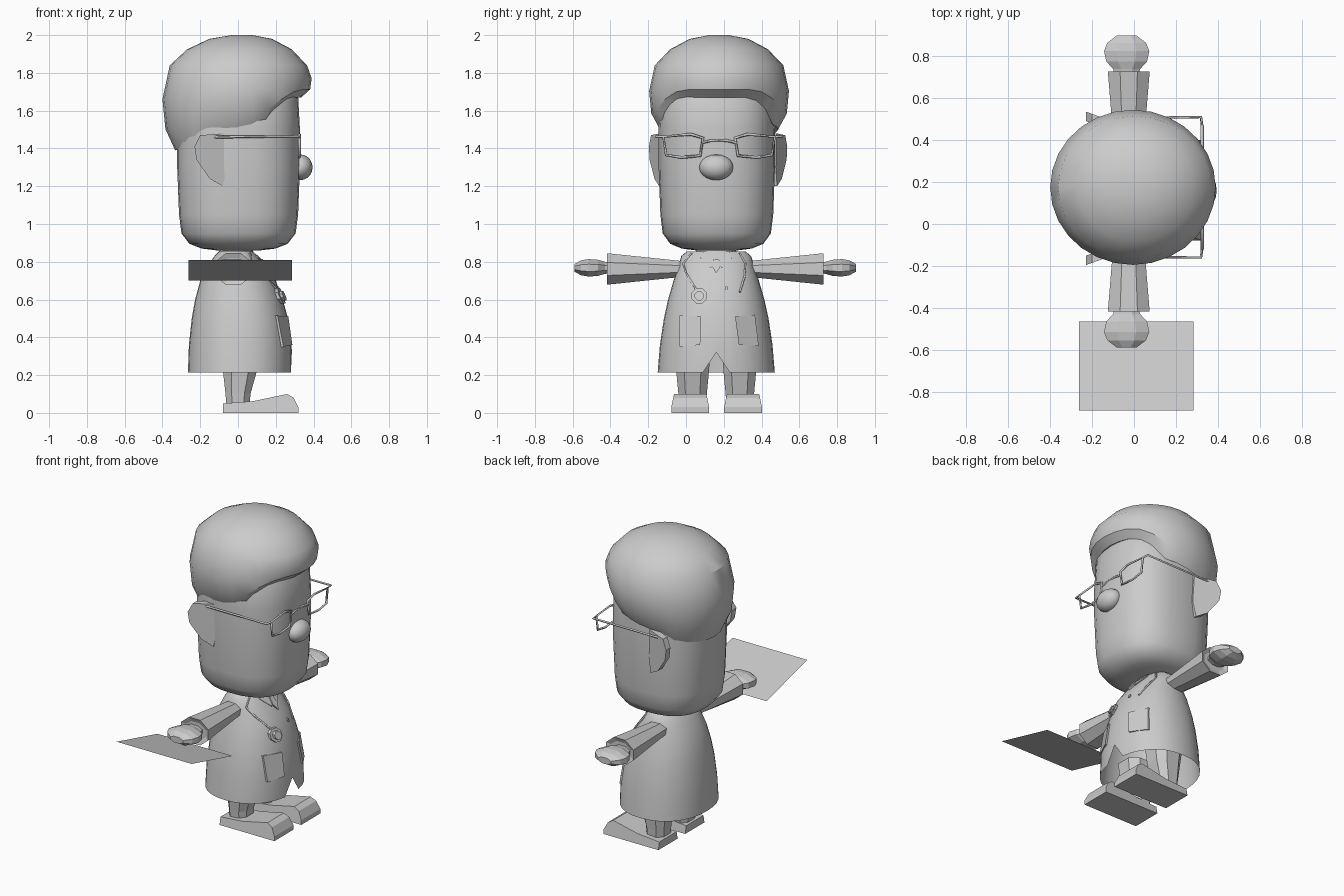
import bpy, bmesh, math
from mathutils import Vector

if "Cube" in bpy.data.objects:
    bpy.data.objects.remove(bpy.data.objects["Cube"])

C = 0.16  # the figure faces +x and is mirrored about y = C
grey = bpy.data.materials.new("plain_grey")
grey.diffuse_color = (0.6, 0.6, 0.6, 1)
grey.use_nodes = True
grey.node_tree.nodes["Principled BSDF"].inputs["Base Color"].default_value = grey.diffuse_color


def finish(name, bm, smooth=None):
    bmesh.ops.recalc_face_normals(bm, faces=bm.faces)
    me = bpy.data.meshes.new(name)
    bm.to_mesh(me)
    bm.free()
    ob = bpy.data.objects.new(name, me)
    bpy.context.collection.objects.link(ob)
    me.materials.append(grey)
    if smooth:
        bpy.ops.object.select_all(action='DESELECT')
        ob.select_set(True)
        bpy.context.view_layer.objects.active = ob
        bpy.ops.object.shade_smooth_by_angle(angle=math.radians(smooth))
    return ob


def loft(name, rings, smooth=None, start=True, end=True):
    """Skin a list of equally long point rings."""
    bm = bmesh.new()
    vs = [[bm.verts.new(p) for p in r] for r in rings]
    n = len(vs[0])
    for a, b in zip(vs, vs[1:]):
        for i in range(n):
            j = (i + 1) % n
            bm.faces.new((a[i], a[j], b[j], b[i]))
    if start:
        bm.faces.new(vs[0])
    if end:
        bm.faces.new(vs[-1])
    return finish(name, bm, smooth)


def oval(cx, cy, z, rx, ry, n=24, p=2.0, turn=0.0):
    pts = []
    for i in range(n):
        a = 2 * math.pi * (i + turn) / n
        c, s = math.cos(a), math.sin(a)
        pts.append((cx + rx * math.copysign(abs(c) ** (2 / p), c),
                    cy + ry * math.copysign(abs(s) ** (2 / p), s), z))
    return pts


def lerp(keys, t):
    for a, b in zip(keys, keys[1:]):
        if t <= b[0]:
            f = max(0, (t - a[0]) / (b[0] - a[0]))
            return [u + (v - u) * f for u, v in zip(a[1:], b[1:])]
    return list(keys[-1][1:])


def tube(name, pts, r, cyclic=False):
    cu = bpy.data.curves.new(name, 'CURVE')
    cu.dimensions = '3D'
    cu.bevel_depth, cu.bevel_resolution, cu.use_fill_caps = r, 0, True
    sp = cu.splines.new('POLY')
    sp.points.add(len(pts) - 1)
    for q, p in zip(sp.points, pts):
        q.co = (*p, 1)
    sp.use_cyclic_u = cyclic
    ob = bpy.data.objects.new(name, cu)
    bpy.context.collection.objects.link(ob)
    cu.materials.append(grey)
    bpy.ops.object.select_all(action='DESELECT')
    ob.select_set(True)
    bpy.context.view_layer.objects.active = ob
    bpy.ops.object.convert(target='MESH')


# Head
loft("head", [oval(0.003, C + 0.003, z, 0.325 * f, 0.308 * f, 28, 2.5) for z, f in (
    (0.86, 0.35), (0.87, 0.6), (0.895, 0.8), (0.95, 0.93), (1.05, 0.97),
    (1.3, 1.0), (1.5, 1.0), (1.68, 0.97), (1.82, 0.7))], 40)

# Hair cap with a hairline that drops from the forehead to the nape
hairline = ((0, 1.67), (32, 1.67), (48, 1.63), (62, 1.53), (90, 1.5),
            (118, 1.47), (132, 1.40), (180, 1.39))
n = 28
hair = []
for z, f in ((2.0, 0.14), (1.98, 0.42), (1.925, 0.7), (1.84, 0.92)):
    hair.append(oval(0.025 * (1 - f), 0.175, z, 0.395 * f, 0.37 * f, n))
for drop, front, back in ((0.4, 1.0, 1.0), (0.75, 0.98, 0.96), (1.0, 0.86, 0.83), (0.85, 0.72, 0.72)):
    ring = []
    for i in range(n):
        a = 2 * math.pi * i / n
        deg = abs(math.degrees(math.atan2(math.sin(a), math.cos(a))))
        rim = lerp(hairline, deg)[0]
        f = back + (front - back) * (0.5 + 0.5 * math.cos(a))
        ring.append((-0.005 + 0.395 * f * math.cos(a), 0.175 + 0.37 * f * math.sin(a),
                     1.84 + (rim - 1.84) * drop))
    hair.append(ring)
loft("hair", hair, 35)

# Nose
bm = bmesh.new()
bmesh.ops.create_uvsphere(bm, u_segments=16, v_segments=10, radius=1)
for v in bm.verts:
    v.co = Vector((0.33 + 0.065 * v.co.x, C + 0.09 * v.co.y, 1.3 + 0.068 * v.co.z))
finish("nose", bm, 60)

# Ears, flaring outward to the back
ear = ((-0.2, 1.47), (-0.07, 1.48), (-0.06, 1.3), (-0.08, 1.2), (-0.15, 1.24), (-0.22, 1.34), (-0.23, 1.41))
for s in (-1, 1):
    loft("ear", [[(x, C + 0.01 + s * (0.29 + t + (-0.06 - x) * 0.36), z) for x, z in ear]
                 for t in (-0.03, 0.015)], 30)

# Glasses
for s in (-1, 1):
    lens = ((0.085, 1.455), (0.15, 1.475), (0.295, 1.462), (0.28, 1.365), (0.2, 1.352), (0.1, 1.362))
    tube("lens_frame", [(0.325, C + 0.015 + s * y, z) for y, z in lens], 0.008, True)
    tube("glasses_temple", [(0.325, C + 0.015 + s * 0.29, 1.46), (0.32, C + 0.015 + s * 0.335, 1.463),
                            (-0.19, C + 0.015 + s * 0.33, 1.46)], 0.007)
tube("glasses_bridge", [(0.325, C + 0.015 + y, z) for y, z in
                        ((-0.09, 1.43), (-0.04, 1.442), (0.04, 1.442), (0.09, 1.43))], 0.007)

# Coat: z, centre x, half depth, half width
coat = ((0.215, 0.01, 0.275, 0.31), (0.36, 0.012, 0.272, 0.298), (0.5, 0.01, 0.255, 0.277),
        (0.6, 0.005, 0.232, 0.255), (0.7, 0.0, 0.2, 0.226), (0.78, -0.008, 0.15, 0.2),
        (0.83, -0.01, 0.115, 0.185), (0.855, -0.01, 0.09, 0.155))
rings = [oval(cx, C, z, rx, ry, 32, 2.2) for z, cx, rx, ry in coat]
x, y, z = rings[0][0]
rings[0][0] = (x, y, 0.32)  # front vent
loft("coat", rings, 40, start=False)
loft("shirt_collar", [oval(-0.01, C, 0.82, 0.1, 0.12, 16), oval(-0.01, C, 0.872, 0.085, 0.1, 16)], 40)


def coat_x(y, z):
    cx, rx, ry = lerp(coat, z)
    return cx + rx * max(0, 1 - abs((y - C) / ry) ** 2.2) ** (1 / 2.2)


def patch(name, outline, lift):
    """Thin plate following the coat front."""
    loft(name, [[(coat_x(y, z) + d, y, z) for y, z in outline] for d in (-0.012, lift)])


patch("pocket", ((-0.035, 0.35), (0.075, 0.36), (0.08, 0.51), (-0.035, 0.515)), 0.012)
patch("pocket", ((0.28, 0.36), (0.385, 0.355), (0.365, 0.52), (0.26, 0.51)), 0.012)
for s in (-1, 1):
    patch("lapel", [(C + s * y, z) for y, z in ((0.07, 0.852), (0.085, 0.82), (0.03, 0.765), (0.0, 0.81))], 0.008)
patch("tie", ((C - 0.015, 0.815), (C + 0.015, 0.815), (C + 0.022, 0.775), (C, 0.74), (C - 0.022, 0.775)), 0.014)
patch("button", [(0.215 + 0.008 * math.cos(k), 0.66 + 0.012 * math.sin(k)) for k in (0, 1.05, 2.1, 3.14, 4.2, 5.25)], 0.008)

# Stethoscope
for pts in (((0.03, 0.845), (-0.015, 0.79), (0.0, 0.74), (0.05, 0.66), (0.065, 0.63)),
            ((0.285, 0.845), (0.315, 0.79), (0.31, 0.72), (0.285, 0.64))):
    tube("stethoscope_tube", [(coat_x(y, z) + 0.006, y, z) for y, z in pts], 0.006)
for r, lift in ((0.044, 0.015), (0.026, 0.028)):
    patch("stethoscope_disc", [(0.07 + r * math.cos(k * math.pi / 4 + 0.4), 0.62 + r * math.sin(k * math.pi / 4 + 0.4))
                               for k in range(8)], lift)

# Arms, hands, legs and shoes
sleeve = ((0.1, 0.06, 0.035), (0.2, 0.075, 0.048), (0.572, 0.108, 0.09), (0.56, 0.08, 0.06))
hand = ((0.55, 0.06, 0.03), (0.585, 0.07, 0.035), (0.62, 0.105, 0.046), (0.67, 0.117, 0.05),
        (0.71, 0.1, 0.043), (0.745, 0.05, 0.022))
shoe = ((-0.08, 0.0, 0.1), (-0.08, 0.05, 0.09), (0.08, 0.062, 0.088), (0.26, 0.1, 0.085),
        (0.295, 0.08, 0.09), (0.32, 0.03, 0.1), (0.32, 0.0, 0.1))
for s in (-1, 1):
    for name, keys, cz in (("sleeve", sleeve, 0.762), ("hand", hand, 0.768)):
        loft(name, [[(px - 0.025 if name == "sleeve" else px - 0.035, 0.155 + s * d, cz + pz)
                     for px, pz, _ in oval(0, 0, 0, rx, rz, 8, 2, 0.5)] for d, rx, rz in keys])
    loft("leg", [oval(cx, C + s * 0.125, z, rx, ry, 8, 2.6, 0.5) for z, cx, rx, ry in
                 ((0.03, 0.0, 0.065, 0.075), (0.1, 0.0, 0.07, 0.08), (0.22, 0.01, 0.095, 0.092),
                  (0.33, 0.01, 0.11, 0.1))])
    loft("shoe", [[(x, C + 0.002 + s * 0.14 + e * w, z) for x, z, w in shoe] for e in (-1, 1)])

# Paper sheet by the hand
bm = bmesh.new()
bm.faces.new([bm.verts.new(p) for p in ((-0.262, -0.89, 0.81), (0.285, -0.89, 0.81),
                                        (0.285, -0.465, 0.70), (-0.262, -0.465, 0.70))])
finish("paper_sheet", bm)
